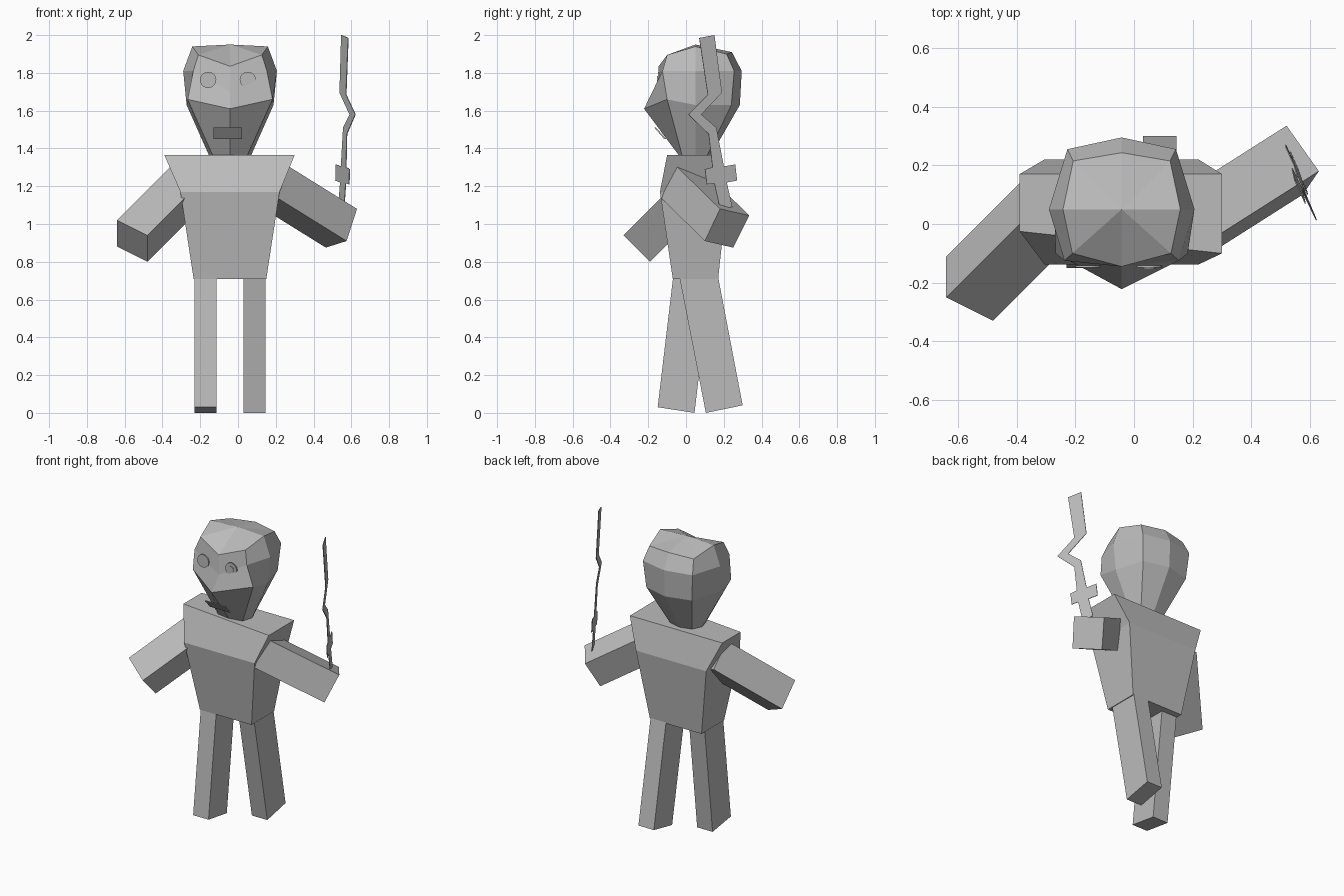
import bpy, bmesh
from mathutils import Vector

cube = bpy.data.objects.get("Cube")
if cube:
    bpy.data.objects.remove(cube, do_unlink=True)

# One plain grey for the whole figure
grey = bpy.data.materials.new("plain_grey")
grey.use_nodes = True
colour = (0.5, 0.5, 0.5, 1)
grey.diffuse_color = colour
grey.node_tree.nodes["Principled BSDF"].inputs["Base Color"].default_value = colour

MID = -0.042  # centre line of head


def finish(name, bm, solid=True):
    if solid:
        bmesh.ops.recalc_face_normals(bm, faces=bm.faces)
    mesh = bpy.data.meshes.new(name)
    bm.to_mesh(mesh)
    bm.free()
    mesh.materials.append(grey)
    obj = bpy.data.objects.new(name, mesh)
    bpy.context.collection.objects.link(obj)
    return obj


def loft(name, rings, peak=None):
    """Skin a stack of equal rings, closing the top flat or to a peak."""
    bm = bmesh.new()
    loops = [[bm.verts.new(p) for p in ring] for ring in rings]
    count = len(loops[0])
    for low, high in zip(loops, loops[1:]):
        for i in range(count):
            j = (i + 1) % count
            bm.faces.new((low[i], low[j], high[j], high[i]))
    bm.faces.new(loops[0][::-1])
    if peak is None:
        bm.faces.new(loops[-1])
    else:
        tip = bm.verts.new(peak)
        for i in range(0, count, 2):
            top = loops[-1]
            bm.faces.new((tip, top[i - 1], top[i]))
            bm.faces.new((tip, top[i], top[(i + 1) % count]))
    return finish(name, bm)


def rect(x0, x1, y0, y1, z):
    return [(x0, y0, z), (x1, y0, z), (x1, y1, z), (x0, y1, z)]


# Torso: three rings, one front shoulder pulled back
shoulders = rect(-0.39, 0.30, -0.10, 0.17, 1.365)
shoulders[0] = (-0.39, -0.025, 1.365)
loft("torso", [rect(-0.235, 0.15, -0.07, 0.17, 0.71),
               rect(-0.305, 0.22, -0.138, 0.22, 1.17), shoulders])


# Legs in mid stride, feet square to the leg
def leg(name, x0, x1, front, back, hip_front, hip_back):
    foot = [(x0, *front), (x1, *front), (x1, *back), (x0, *back)]
    loft(name, [foot, rect(x0, x1, hip_front, hip_back, 0.72)])


leg("right_leg", -0.23, -0.115, (-0.15, 0.03), (0.045, 0.0), -0.068, 0.13)
leg("left_leg", 0.03, 0.145, (0.105, 0.0), (0.30, 0.04), -0.035, 0.17)


# Arms: square ends extruded back into the torso
def arm(name, hand, reach):
    ends = [Vector(p) for p in hand]
    loft(name, [ends, [p + Vector(reach) for p in ends]])


arm("right_arm", [(-0.64, -0.11, 0.88), (-0.64, -0.25, 1.02),
                  (-0.48, -0.33, 0.94), (-0.48, -0.19, 0.80)], (0.3, 0.3, 0.3))
arm("left_arm", [(0.63, 0.18, 1.08), (0.575, 0.10, 0.91),
                 (0.465, 0.25, 0.875), (0.52, 0.335, 1.045)], (-0.37, -0.235, 0.23))


# Head: half rings from front to back, mirrored across the centre line
def head_ring(half):
    left = [(MID + x, y, z) for x, y, z in half]
    right = [(MID - x, y, z) for x, y, z in half[-2:0:-1]]
    return left + right


neck = [(0, -0.035, 1.36), (0.09, -0.02, 1.36), (0.11, 0.05, 1.36),
        (0.08, 0.11, 1.36), (0, 0.13, 1.36)]
jaw = [(0, -0.222, 1.61), (0.225, -0.10, 1.66), (0.23, 0.05, 1.63),
       (0.17, 0.24, 1.63), (0, 0.285, 1.63)]
cheek = [(0, -0.145, 1.70), (0.195, -0.125, 1.81), (0.248, 0.05, 1.81),
         (0.185, 0.255, 1.81), (0, 0.295, 1.81)]
brow = [(0, -0.145, 1.835), (0.168, -0.10, 1.895), (0.2, 0.05, 1.94),
        (0.165, 0.215, 1.90), (0, 0.243, 1.91)]
loft("head", [head_ring(r) for r in (neck, jaw, cheek, brow)], (MID, 0.05, 1.95))


# Eyes: thin discs facing forward
def disc(name, x, y, radius):
    bpy.ops.mesh.primitive_cylinder_add(vertices=20, radius=radius, depth=0.008,
                                        location=(x, y, 1.763), rotation=(1.5708, 0, 0))
    bpy.context.object.name = name
    bpy.context.object.data.materials.append(grey)


disc("eye_patch", -0.158, -0.145, 0.043)
disc("eye", 0.052, -0.145, 0.043)
disc("pupil", 0.052, -0.149, 0.021)

# Mouth plate following the chin
low, high = -0.115, -0.168
loft("mouth", [[(-0.13, low, 1.45), (0.02, low, 1.45), (0.02, high, 1.51), (-0.13, high, 1.51)],
               [(-0.13, low + 0.01, 1.45), (0.02, low + 0.01, 1.45),
                (0.02, high + 0.01, 1.51), (-0.13, high + 0.01, 1.51)]])

# Jagged blade with crossguard: a flat outline on a slanted plane
outline = [(0.07, 1.985), (0.15, 2.0), (0.19, 1.695), (0.08, 1.58), (0.16, 1.51),
           (0.20, 1.305), (0.26, 1.315), (0.27, 1.23), (0.215, 1.22), (0.245, 1.09),
           (0.18, 1.08), (0.15, 1.215), (0.11, 1.21), (0.10, 1.29), (0.14, 1.30),
           (0.12, 1.475), (0.013, 1.58), (0.115, 1.685)]
bm = bmesh.new()
bm.faces.new([bm.verts.new((0.63 - 0.45 * y - 0.03 * (z - 1.5), y, z))
              for y, z in reversed(outline)])
blade = finish("jagged_blade", bm, solid=False)
thick = blade.modifiers.new("thickness", "SOLIDIFY")
thick.thickness = 0.004
thick.offset = 0
